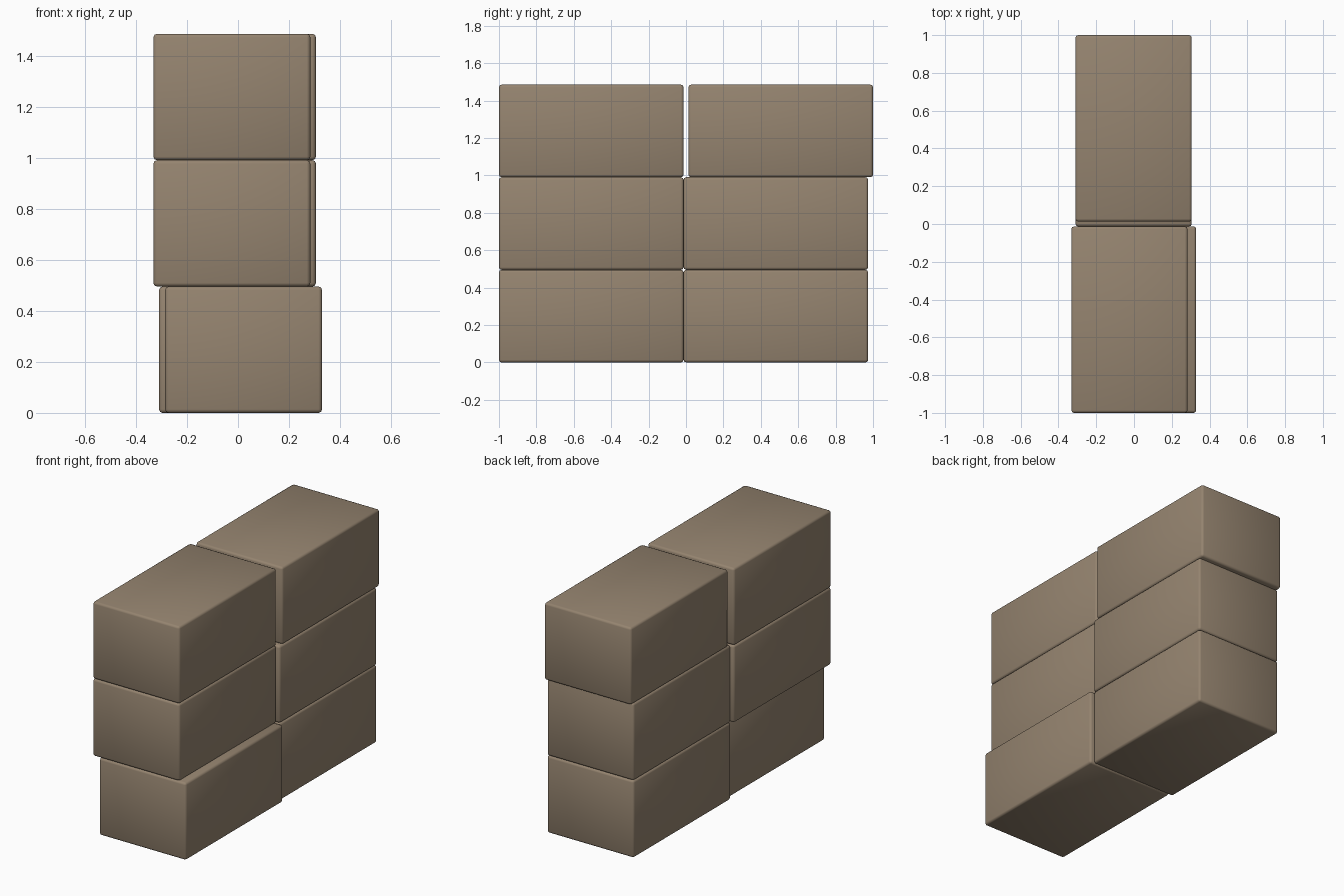
import bpy
import math

if "Cube" in bpy.data.objects:
    bpy.data.objects.remove(bpy.data.objects["Cube"])

# Single colour for all bricks
clay = bpy.data.materials.new("brown_clay")
clay.diffuse_color = (0.30, 0.23, 0.16, 1.0)
clay.use_nodes = True
clay.node_tree.nodes["Principled BSDF"].inputs["Base Color"].default_value = clay.diffuse_color

WIDTH, LENGTH, HEIGHT = 0.615, 0.987, 0.495


def brick(name, x, y, z):
    """Softly bevelled brick centred at x, y with its underside at z."""
    bpy.ops.mesh.primitive_cube_add(size=1, location=(x, y, z + HEIGHT / 2))
    ob = bpy.context.object
    ob.name = name
    ob.scale = (WIDTH, LENGTH, HEIGHT)
    bpy.ops.object.transform_apply(location=False, rotation=False, scale=True)
    bev = ob.modifiers.new("soft_edges", 'BEVEL')
    bev.width = 0.014
    bev.segments = 2
    bpy.ops.object.modifier_apply(modifier=bev.name)
    bpy.ops.object.shade_smooth_by_angle(angle=math.radians(50))
    ob.data.materials.append(clay)


# Two stacks of three; front bricks shift sideways, the top back one shifts back
front_x = (0.022, -0.024, -0.024)
back_y = (0.4805, 0.4805, 0.5065)
for i, level in enumerate(("bottom", "middle", "top")):
    z = i * HEIGHT
    brick(f"{level}_front_brick", front_x[i], -0.5065, z)
    brick(f"{level}_back_brick", -0.002, back_y[i], z)
